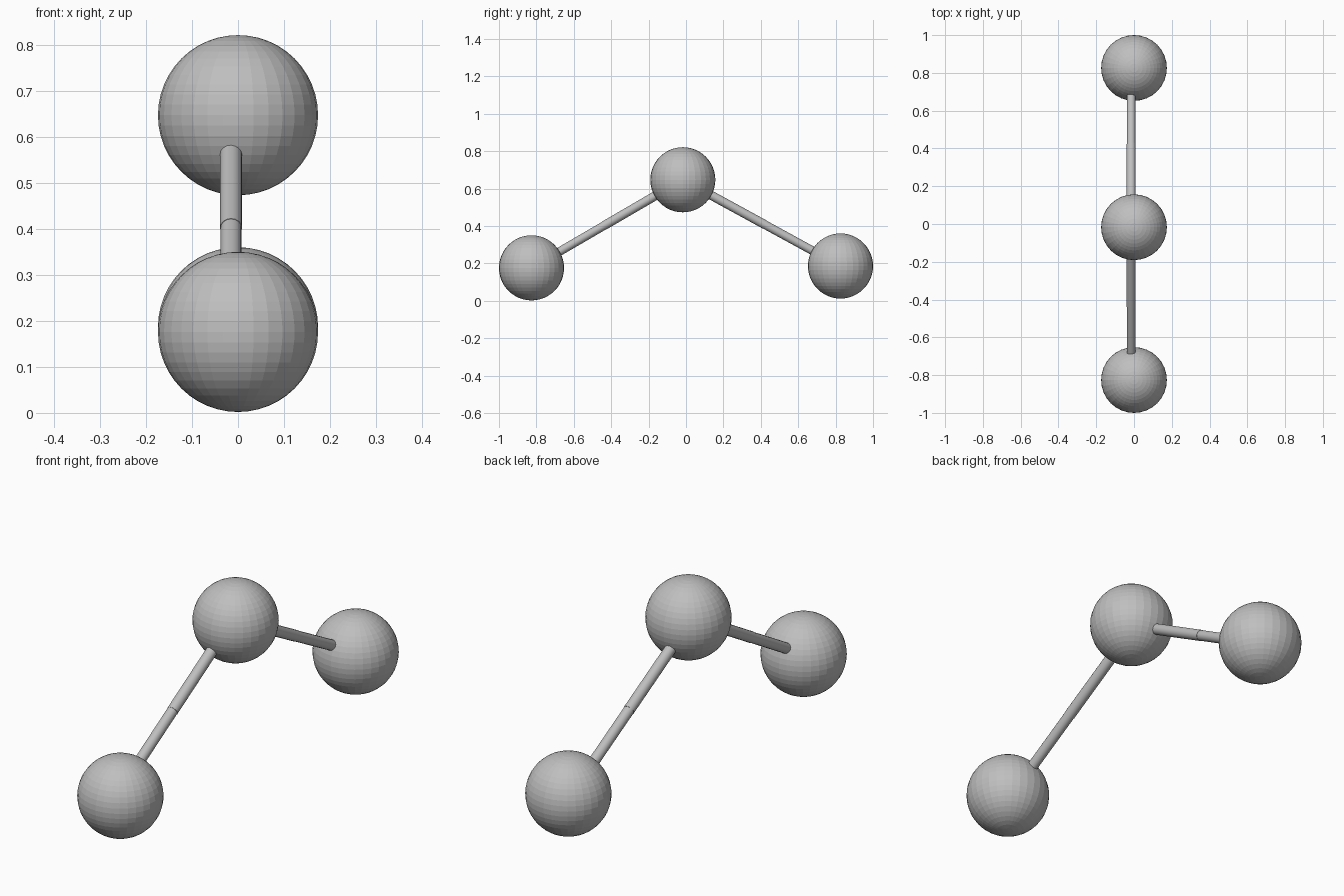
import bpy
from mathutils import Vector

if "Cube" in bpy.data.objects:
    bpy.data.objects.remove(bpy.data.objects["Cube"])

grey = bpy.data.materials.new("plain grey")
grey.diffuse_color = (0.52, 0.52, 0.52, 1)
grey.use_nodes = True
grey.node_tree.nodes["Principled BSDF"].inputs["Base Color"].default_value = grey.diffuse_color

RADIUS = 0.174
CENTRE = Vector((0, -0.017, 0.647))
FRONT = Vector((0, -0.826, 0.176))
REAR = Vector((0, 0.826, 0.186))


def ball(name, pos):
    bpy.ops.mesh.primitive_uv_sphere_add(segments=32, ring_count=24,
                                         radius=RADIUS, location=pos)
    ob = bpy.context.object
    ob.name = name
    ob.data.materials.append(grey)


def rod(name, a, b, radius):
    d = b - a
    bpy.ops.mesh.primitive_cylinder_add(vertices=16, radius=radius,
                                        depth=d.length, location=(a + b) / 2)
    ob = bpy.context.object
    ob.name = name
    ob.rotation_euler = d.to_track_quat('Z', 'Y').to_euler()
    ob.data.materials.append(grey)
    bpy.ops.object.shade_smooth_by_angle()


# three balls: raised middle one and two lower ends
ball("middle_ball", CENTRE)
ball("front_ball", FRONT)
ball("rear_ball", REAR)

# each rod is two halves meeting near the middle, set slightly to the left
shift = Vector((-0.015, 0, 0))
for side, end in (("front", FRONT), ("rear", REAR)):
    u = (end - CENTRE).normalized()
    start = CENTRE + u * (RADIUS - 0.03) + shift
    stop = end - u * (RADIUS - 0.03) + shift
    mid = start.lerp(stop, 0.53)
    rod(side + "_rod_inner", start, mid, 0.024)
    rod(side + "_rod_outer", mid, stop, 0.0228)
